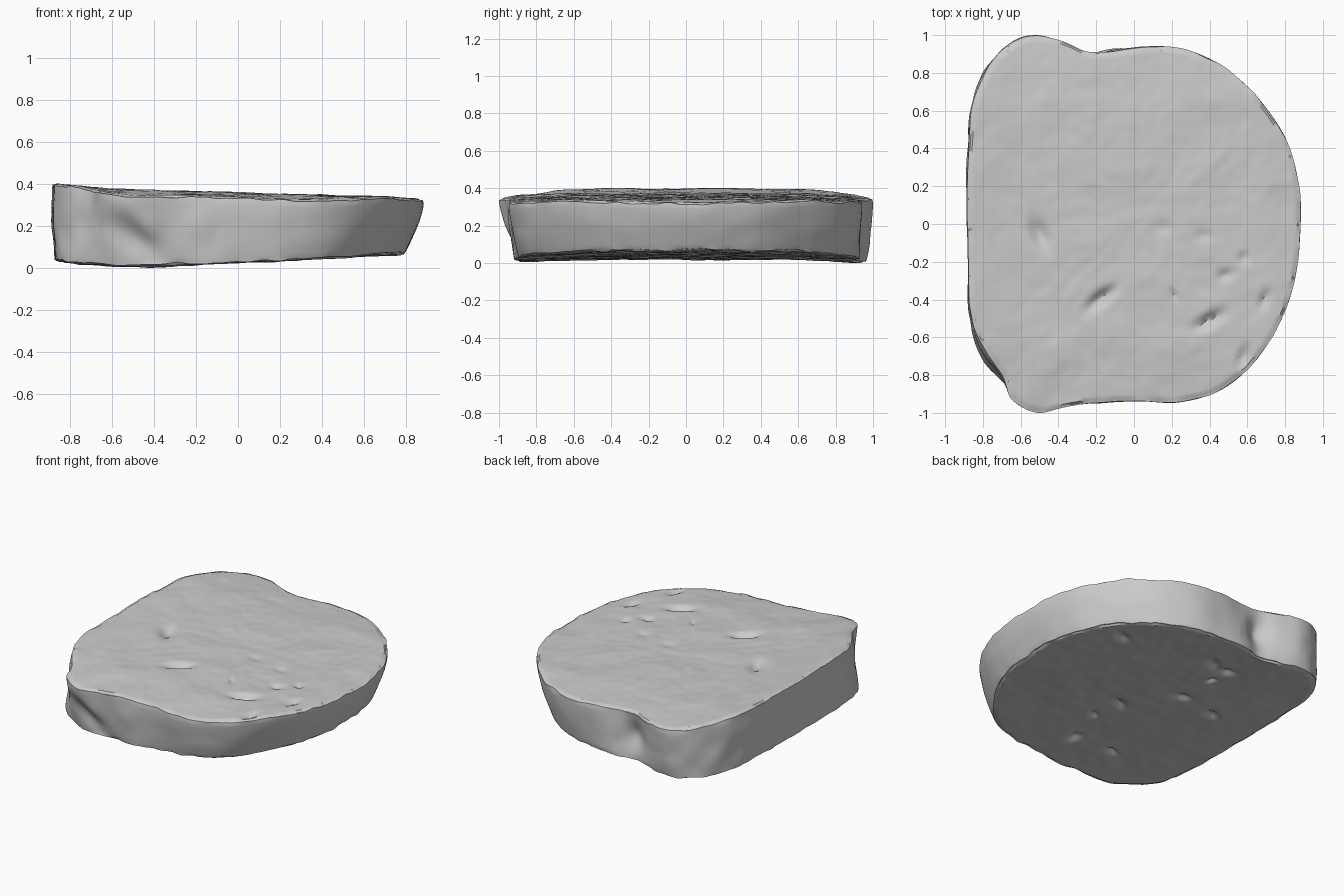
import bpy, bmesh, math, random
from mathutils import Vector, noise

if "Cube" in bpy.data.objects:
    bpy.data.objects.remove(bpy.data.objects["Cube"])

random.seed(4)

# Matching points on the top rim and the bottom rim: x, y, x, y
RIM = [
    (0.885, 0.06, 0.80, 0.05), (0.865, 0.26, 0.78, 0.24), (0.81, 0.44, 0.73, 0.41),
    (0.72, 0.59, 0.65, 0.55), (0.60, 0.73, 0.54, 0.69), (0.44, 0.855, 0.40, 0.81),
    (0.25, 0.93, 0.23, 0.89), (0.06, 0.94, 0.05, 0.92), (-0.11, 0.915, -0.11, 0.93),
    (-0.25, 0.915, -0.25, 0.90), (-0.37, 0.965, -0.37, 0.93), (-0.52, 1.0, -0.52, 0.965),
    (-0.66, 0.955, -0.66, 0.94), (-0.78, 0.82, -0.78, 0.82), (-0.855, 0.63, -0.85, 0.64),
    (-0.875, 0.44, -0.87, 0.44), (-0.885, 0.15, -0.875, 0.15), (-0.88, -0.15, -0.87, -0.15),
    (-0.865, -0.48, -0.865, -0.50), (-0.79, -0.67, -0.82, -0.69), (-0.70, -0.80, -0.73, -0.80),
    (-0.645, -0.935, -0.60, -0.87), (-0.51, -1.0, -0.48, -0.91), (-0.34, -0.965, -0.33, -0.91),
    (-0.15, -0.945, -0.15, -0.92), (0.05, -0.94, 0.05, -0.90), (0.24, -0.945, 0.22, -0.89),
    (0.46, -0.88, 0.42, -0.83), (0.64, -0.73, 0.57, -0.68), (0.78, -0.51, 0.70, -0.48),
    (0.86, -0.26, 0.775, -0.25),
]

# Dents in the top: x, y, long radius, short radius, angle, depth
DENTS = [
    (-0.50, -0.05, 0.08, 0.04, -65, 0.035), (-0.17, -0.39, 0.08, 0.032, 35, 0.04),
    (0.40, -0.51, 0.08, 0.03, 28, 0.04), (0.69, -0.40, 0.05, 0.022, 70, 0.025),
    (0.48, -0.27, 0.04, 0.025, 20, 0.02), (0.58, -0.18, 0.025, 0.02, 0, 0.02),
    (0.58, -0.70, 0.05, 0.025, 70, 0.025), (0.21, -0.37, 0.03, 0.015, -60, 0.015),
    (0.15, -0.02, 0.05, 0.04, 0, 0.010), (0.37, -0.06, 0.04, 0.025, 0, 0.010),
]
UNDER = [(random.uniform(-0.6, 0.6), random.uniform(-0.75, 0.75), random.uniform(0.03, 0.06),
          random.uniform(0.02, 0.035), random.uniform(0, 180), 0.025) for _ in range(10)]

COLS, DISC, WALL = 280, 48, 18


def spline(points, count):
    """Closed Catmull-Rom resampling of equal length tuples."""
    out, n = [], len(points)
    for k in range(count):
        i, t = divmod(k * n / count, 1)
        p = [points[(int(i) + j) % n] for j in (-1, 0, 1, 2)]
        out.append([0.5 * (2 * b + (c - a) * t + (2 * a - 5 * b + 4 * c - d) * t * t
                           + (3 * b - a - 3 * c + d) * t ** 3) for a, b, c, d in zip(*p)])
    return out


def ramp(v, table):
    for (a, za), (b, zb) in zip(table, table[1:]):
        if v <= b:
            return za + (zb - za) * max(0, (v - a) / (b - a))
    return table[-1][1]


def dent(x, y, table):
    total = 0
    for cx, cy, a, b, ang, depth in table:
        c, s = math.cos(math.radians(ang)), math.sin(math.radians(ang))
        u, v = (c * (x - cx) + s * (y - cy)) / a, (c * (y - cy) - s * (x - cx)) / b
        total += depth * math.exp(-(u * u + v * v))
    return total


def rough(x, y, z, scale):
    return noise.noise(Vector((x, y, z)) * scale)


def top_z(x, y):
    z = ramp(x, [(-0.9, 0.413), (-0.6, 0.385), (0, 0.366), (0.7, 0.348), (0.9, 0.335)])
    z -= 0.025 * max(0, abs(y) - 0.65) / 0.35
    return z + 0.007 * rough(x, y, 3, 5) + 0.003 * rough(x, y, 1, 16) - dent(x, y, DENTS)


def bottom_z(x, y):
    z = ramp(x, [(-0.9, 0.045), (-0.6, 0.028), (-0.2, 0.036), (0.8, 0.075)])
    z -= 0.018 * max(0, abs(y) - 0.6) / 0.4
    return z + 0.008 * rough(x, y, 7, 4) + 0.004 * rough(x, y, 9, 13) + dent(x, y, UNDER)


# Slab: a top disc, a wall and a bottom disc made from shared rings
bm = bmesh.new()
rim = spline(RIM, COLS)
rings = []


def disc(side, fractions):
    height = top_z if side == 0 else bottom_z
    for f in fractions:
        row = []
        for p in rim:
            ragged = 1 + 0.006 * rough(p[0], p[1], side * 3, 9) * f ** 8
            x, y = p[2 * side] * f * ragged, p[2 * side + 1] * f * ragged
            z = height(x, y)
            if f > 0.985:
                z += (0.008 + 0.008 * rough(p[0], p[1], 5, 12)) * (1 if side else -1)
            row.append(bm.verts.new((x, y, z)))
        rings.append(row)


steps = [(i + 1) / DISC * 0.978 for i in range(DISC)] + [0.99, 0.998]
disc(0, steps)
for w in range(1, WALL):
    t = w / WALL
    row = []
    for p in rim:
        x, y = p[0] + (p[2] - p[0]) * t ** 1.3, p[1] + (p[3] - p[1]) * t ** 1.3
        # Broken hollows on the back left and front left corners
        hollow = 0.05 * math.exp(-((x + 0.27) / 0.09) ** 2 - ((t - 0.45) / 0.3) ** 2) * (y > 0)
        hollow += 0.05 * math.exp(-((x + 0.62 - 0.2 * t) / 0.09) ** 2
                                  - ((t - 0.6) / 0.3) ** 2) * (y < 0)
        amount = 0.014 if x < -0.1 else 0.005
        k = 1 + math.sin(math.pi * t) * (amount * rough(x, y, t * 0.35, 6) + 0.004) - hollow
        za, zb = top_z(p[0], p[1]) - 0.008, bottom_z(p[2], p[3]) + 0.008
        row.append(bm.verts.new((x * k, y * k, za + (zb - za) * t)))
    rings.append(row)
disc(1, reversed(steps))

for a, b in zip(rings, rings[1:]):
    for i in range(COLS):
        j = (i + 1) % COLS
        bm.faces.new((a[i], b[i], b[j], a[j]))
for row, height in ((rings[0], top_z), (rings[-1], bottom_z)):
    mid = bm.verts.new((0, 0, height(0, 0)))
    for i in range(COLS):
        bm.faces.new((row[i], row[(i + 1) % COLS], mid))
bmesh.ops.recalc_face_normals(bm, faces=bm.faces)

# Stand on the ground
low = min(v.co.z for v in bm.verts)
bmesh.ops.translate(bm, verts=bm.verts, vec=(0, 0, -low))

mesh = bpy.data.meshes.new("stone_slab")
bm.to_mesh(mesh)
bm.free()
slab = bpy.data.objects.new("stone_slab", mesh)
bpy.context.collection.objects.link(slab)
bpy.context.view_layer.objects.active = slab
slab.select_set(True)
bpy.ops.object.shade_smooth_by_angle(angle=math.radians(40))
